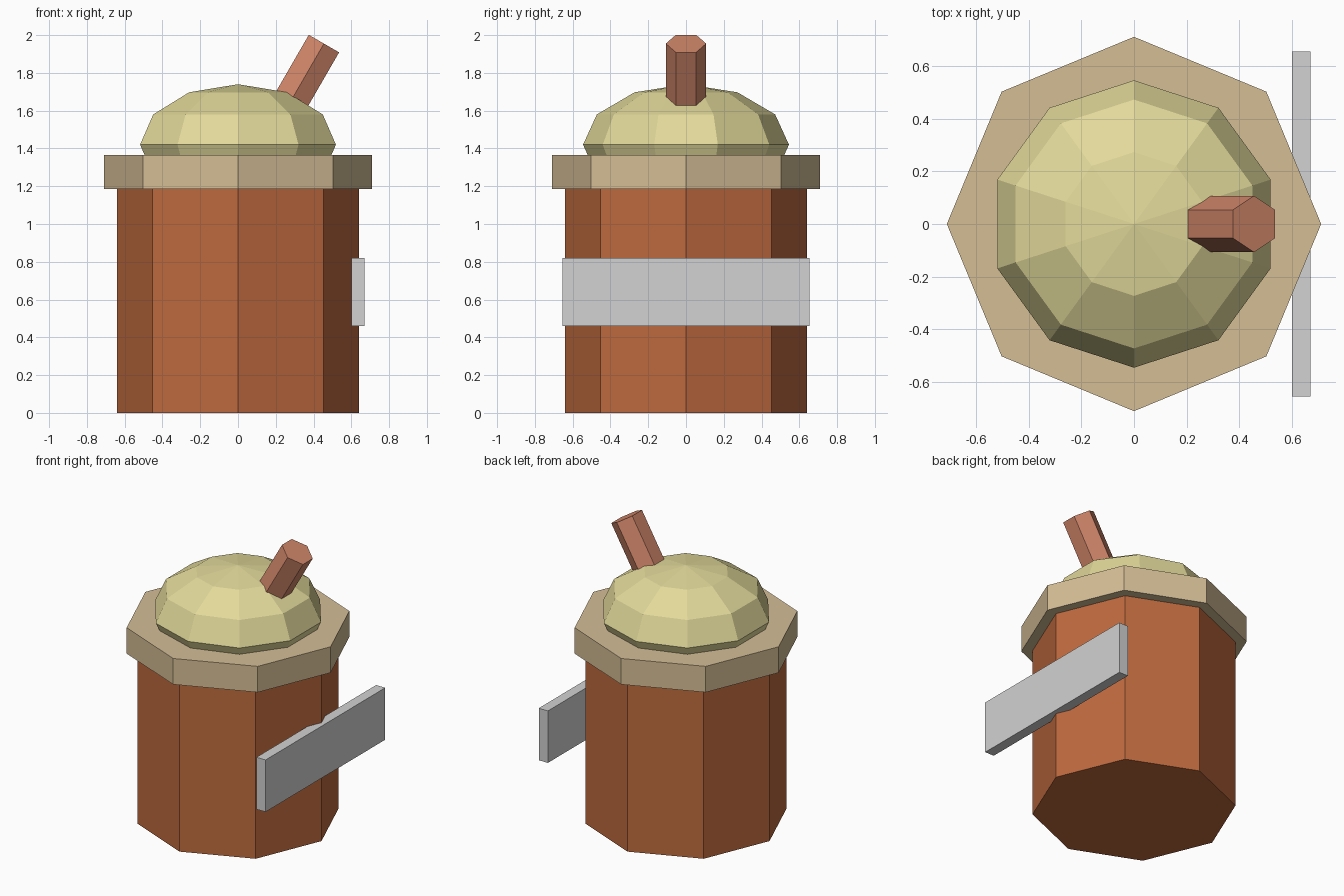
import bpy, bmesh
from math import sin, cos, pi, radians

cube = bpy.data.objects.get("Cube")
if cube:
    bpy.data.objects.remove(cube, do_unlink=True)


def material(name, *rgb):
    """Flat material from 0-255 display values, stored as linear."""
    lin = [((c / 255 + 0.055) / 1.055) ** 2.4 for c in rgb] + [1]
    m = bpy.data.materials.new(name)
    m.use_nodes = True
    m.diffuse_color = lin
    m.node_tree.nodes["Principled BSDF"].inputs["Base Color"].default_value = lin
    return m


def finish(bm, name, mat):
    bmesh.ops.recalc_face_normals(bm, faces=bm.faces)
    mesh = bpy.data.meshes.new(name)
    bm.to_mesh(mesh)
    bm.free()
    mesh.materials.append(mat)
    obj = bpy.data.objects.new(name, mesh)
    bpy.context.collection.objects.link(obj)
    return obj


def lathe(name, mat, sides, profile):
    """Faceted solid of revolution with a corner on the y axis."""
    bm = bmesh.new()
    rings = [[bm.verts.new((r * sin(2 * pi * i / sides), r * cos(2 * pi * i / sides), z))
              for i in range(sides)] for r, z in profile]
    for low, high in zip(rings, rings[1:]):
        for i in range(sides):
            j = (i + 1) % sides
            bm.faces.new((low[i], low[j], high[j], high[i]))
    for (r, z), ring in ((profile[0], rings[0]), (profile[-1], rings[-1])):
        if r > 0.001:
            bm.faces.new(ring)
    bmesh.ops.remove_doubles(bm, verts=bm.verts, dist=0.0001)
    return finish(bm, name, mat)


clay = material("clay brown", 190, 106, 62)
tan = material("tan", 212, 189, 149)
cream = material("pale yellow", 226, 217, 154)
rose = material("rosy brown", 208, 134, 105)
grey = material("light grey", 210, 210, 210)

# Octagonal cup and its wider rim
lathe("cup_body", clay, 8, [(0.64, 0), (0.64, 1.19)])
lathe("rim", tan, 8, [(0.71, 1.185), (0.71, 1.365)])

# Squashed ten-sided dome, its lower half sunk into the rim
angles = [radians(a) for a in range(120, -1, -30)]
lathe("dome", cream, 10, [(0.545 * sin(a), 1.42 + 0.32 * cos(a)) for a in angles])

# Six-sided straw leaning to the side, placed by its top end
straw = lathe("straw", rose, 6, [(0.107, -0.48), (0.107, 0)])
straw.location = (0.455, 0, 1.955)
straw.rotation_euler.y = radians(30)

# Flat label plate on the left side
bm = bmesh.new()
bmesh.ops.create_cube(bm, size=1)
bmesh.ops.scale(bm, vec=(0.07, 1.31, 0.36), verts=bm.verts)
bmesh.ops.translate(bm, vec=(0.635, 0, 0.64), verts=bm.verts)
finish(bm, "label_plate", grey)
